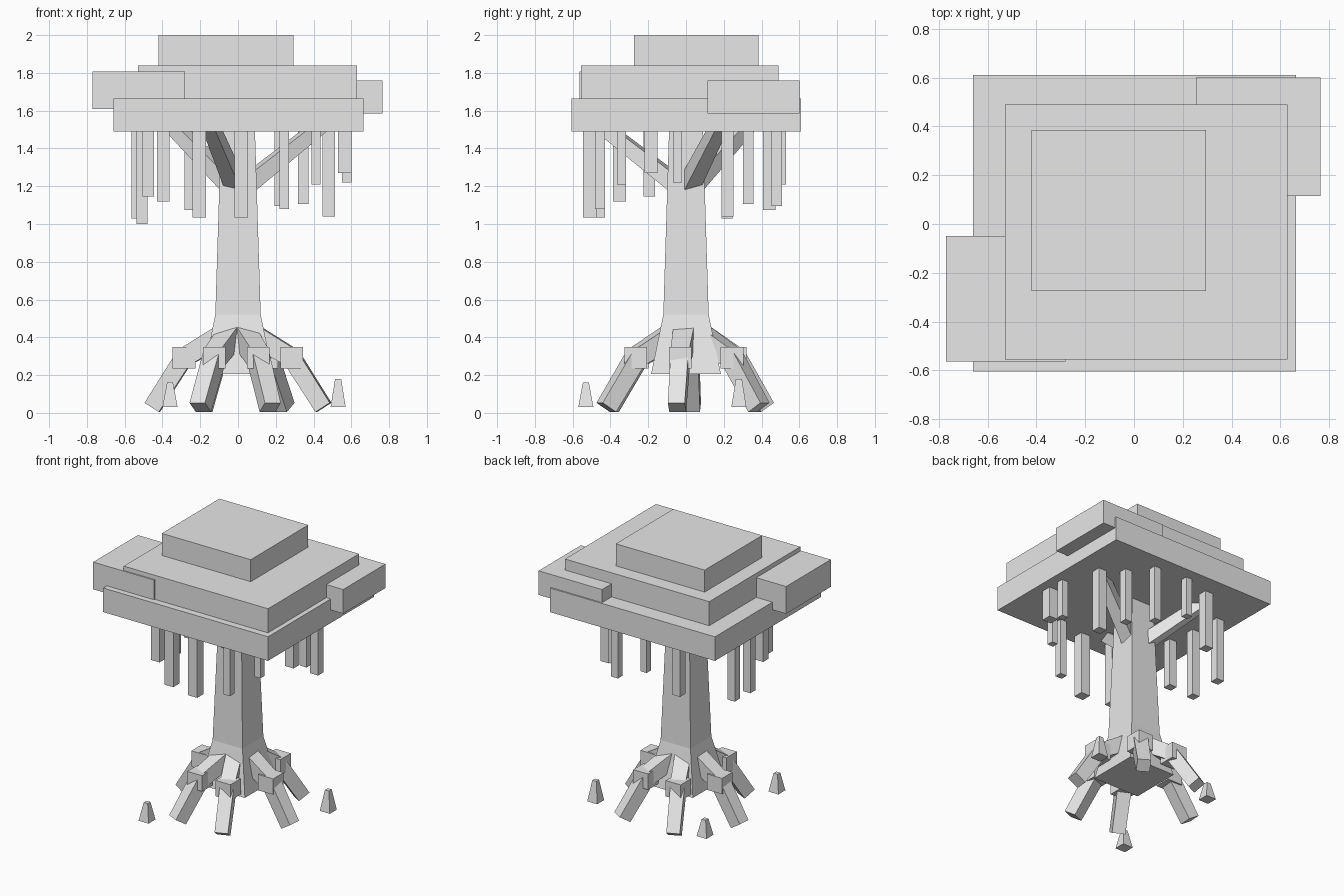
import bpy, bmesh, math
from mathutils import Vector

if "Cube" in bpy.data.objects:
    bpy.data.objects.remove(bpy.data.objects["Cube"])

GREY = bpy.data.materials.new("light_grey")
GREY.diffuse_color = (0.8, 0.8, 0.8, 1)
GREY.use_nodes = True
GREY.node_tree.nodes["Principled BSDF"].inputs["Base Color"].default_value = GREY.diffuse_color


def loft(name, rings):
    """Solid skinned through four-point rings."""
    bm = bmesh.new()
    vs = [[bm.verts.new(p) for p in r] for r in rings]
    bm.faces.new(vs[0])
    bm.faces.new(vs[-1])
    for a, b in zip(vs, vs[1:]):
        for i in range(4):
            j = (i + 1) % 4
            bm.faces.new((a[i], a[j], b[j], b[i]))
    bmesh.ops.recalc_face_normals(bm, faces=bm.faces)
    me = bpy.data.meshes.new(name)
    bm.to_mesh(me)
    bm.free()
    me.materials.append(GREY)
    ob = bpy.data.objects.new(name, me)
    bpy.context.collection.objects.link(ob)
    return ob


def rect(x0, x1, y0, y1, z):
    return [(x0, y0, z), (x1, y0, z), (x1, y1, z), (x0, y1, z)]


def box(name, x0, x1, y0, y1, z0, z1):
    return loft(name, [rect(x0, x1, y0, y1, z0), rect(x0, x1, y0, y1, z1)])


def tower(name, x, y, levels):
    """Square column from (z, half width) levels."""
    return loft(name, [rect(x - h, x + h, y - h, y + h, z) for z, h in levels])


def beam(name, a, b, w0, w1):
    """Tapered square beam between two points, kept level sideways."""
    a, b = Vector(a), Vector(b)
    d = (b - a).normalized()
    s = d.cross(Vector((0, 0, 1))).normalized()
    u = s.cross(d)
    corners = ((-1, -1), (1, -1), (1, 1), (-1, 1))
    return loft(name, [[p + (s * i + u * j) * w / 2 for i, j in corners]
                       for p, w in ((a, w0), (b, w1))])


def polar(deg, r, z):
    t = math.radians(deg)
    return (r * math.cos(t), r * math.sin(t), z)


# Canopy slabs
box("canopy_lower", -0.66, 0.665, -0.605, 0.61, 1.49, 1.665)
box("canopy_middle", -0.53, 0.63, -0.555, 0.49, 1.65, 1.84)
box("canopy_top", -0.42, 0.295, -0.275, 0.385, 1.82, 2.0)
box("canopy_left_block", -0.77, -0.28, -0.563, -0.05, 1.61, 1.808)
box("canopy_right_block", 0.255, 0.765, 0.115, 0.6, 1.585, 1.76)

# Trunk with flared base
tower("trunk", 0, 0, [(0.205, 0.185), (0.52, 0.12), (1.55, 0.088)])

# Branches under the canopy
for ang in (22, 137, 252):
    beam("branch", polar(ang, 0.04, 1.2), polar(ang, 0.5, 1.54), 0.09, 0.07)

# Stilt roots with square knees
for ang in (-6, 58, 115, 176, 244, 292):
    knee = polar(ang, 0.287, 0.292)
    beam("root_upper", polar(ang, 0.08, 0.415), knee, 0.11, 0.1)
    beam("root_lower", knee, polar(ang, 0.455, 0.029), 0.095, 0.09)
    tower("root_knee", knee[0], knee[1], [(0.235, 0.06), (0.35, 0.06)])

# Hanging roots around the canopy rim: x, y, bottom, width
for x, y, z, w in (
        (0.575, -0.045, 1.22, 0.05), (0.48, 0.22, 1.04, 0.065),
        (0.345, 0.33, 1.105, 0.055), (0.22, 0.48, 1.095, 0.055),
        (-0.03, 0.505, 1.21, 0.05), (-0.25, 0.44, 1.075, 0.065),
        (-0.535, 0.217, 1.03, 0.06), (-0.508, 0.0, 1.0, 0.058),
        (-0.475, -0.195, 1.145, 0.06), (-0.395, -0.352, 1.12, 0.067),
        (-0.205, -0.465, 1.035, 0.07), (0.018, -0.51, 1.035, 0.072),
        (0.245, -0.455, 1.08, 0.052), (0.412, -0.342, 1.21, 0.047),
        (0.565, -0.185, 1.27, 0.07)):
    tower("hanging_root", x, y, [(z, w / 2), (1.52, w / 2)])

# Small breathing-root spikes
for x, y, top in ((-0.36, -0.53, 0.16), (0.53, 0.28, 0.18), (-0.37, 0.31, 0.15)):
    tower("root_spike", x, y, [(0.03, 0.04), (top, 0.016)])
